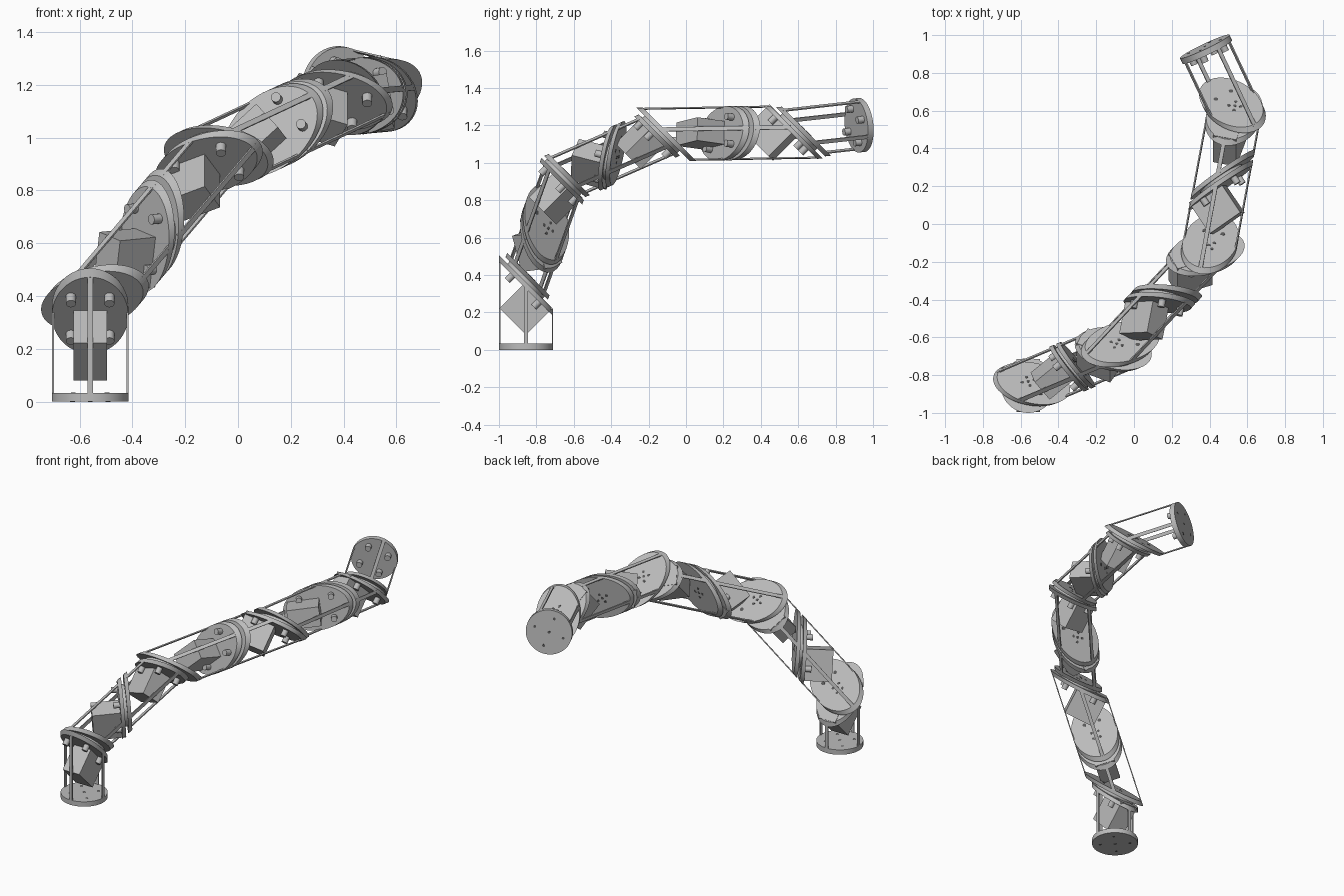
import bpy, bmesh
from math import sin, cos, radians, sqrt, pi
from mathutils import Vector, Matrix

cube = bpy.data.objects.get("Cube")
if cube:
    bpy.data.objects.remove(cube)

R, L, R2 = 0.145, 0.375, sqrt(2)     # tube radius, link length
GAP, THICK, DISC = 0.012, 0.034, 0.033
made = []


def material(name, value):
    m = bpy.data.materials.new(name)
    m.use_nodes = True
    col = (value, value, value, 1)
    m.diffuse_color = col
    m.node_tree.nodes["Principled BSDF"].inputs["Base Color"].default_value = col
    return m


GREY = material("machined grey", 0.5)
DARK = material("hole dark grey", 0.1)


def frame(origin, x, z):
    """Matrix with the given x and z axes."""
    y = z.cross(x)
    return Matrix.Translation(origin) @ Matrix((x, y, z)).transposed().to_4x4()


def finish(name, bm, matrix, mat=GREY):
    bm.transform(matrix)
    mesh = bpy.data.meshes.new(name)
    bm.to_mesh(mesh)
    bm.free()
    mesh.materials.append(mat)
    obj = bpy.data.objects.new(name, mesh)
    bpy.context.collection.objects.link(obj)
    made.append(obj)


def add_cylinder(bm, r, lo, hi, x=0, y=0, sides=48):
    return bmesh.ops.create_cone(
        bm, cap_ends=True, segments=sides, radius1=r, radius2=r, depth=hi - lo,
        matrix=Matrix.Translation((x, y, (lo + hi) / 2)))["verts"]


def slanted_plate(name, origin, a, n, lo, hi):
    """Slice of the link tube cut at 45 degrees, square to n."""
    bm = bmesh.new()
    for v in add_cylinder(bm, R, lo, hi):
        v.co.z -= v.co.x
    finish(name, bm, frame(origin, n * R2 - a, a))


def pegs(name, matrix, places, r, lo, hi, mat=GREY):
    bm = bmesh.new()
    for x, y in places:
        add_cylinder(bm, r, lo, hi, x, y, 16)
    finish(name, bm, matrix, mat)


def box(name, matrix, size):
    bm = bmesh.new()
    bmesh.ops.create_cube(bm, size=1, matrix=Matrix.Diagonal((*size, 1)))
    finish(name, bm, matrix)


def struts(name, origin, a, x, low, high):
    """Four flat bars along the tube; low and high give their end heights."""
    y = a.cross(x)
    for k, d in enumerate((x, y, -x, -y)):
        lo, hi = low(d), high(d)
        mid = origin + d * (R - 0.004) + a * (lo + hi) / 2
        box(f"{name}_{k + 1}", frame(mid, d, a), (0.007, 0.022, hi - lo))


def cross(r, turn=0):
    return [(r * cos(turn + k * pi / 2), r * sin(turn + k * pi / 2)) for k in range(4)]


# Link directions: each odd joint swings about the same slanted axis
N = Vector((0, 1, 1)).normalized()
FLAT, SIDE = Vector((0, -0.5, 0.5)), Vector((1 / R2, 0, 0))


def direction(deg):
    t = radians(deg)
    return N / R2 + FLAT * cos(t) + SIDE * sin(t)


bends = [62, 113, 165, 217]
axes = [Vector((0, 0, 1))]
for b in bends:
    axes += [direction(b)] * 2
axes = axes[:8]

base = Vector((-0.56, -0.855, 0))
joints = [base + axes[0] * (L - 0.003)]
for a in axes[1:7]:
    joints.append(joints[-1] + a * L)
normals = [N if i % 2 == 0 else (axes[i] - axes[i].cross(N) * R2) / R2 for i in range(7)]

# Joints: plates, bearing, motor box, bolts and drilled holes
for i, (c, n) in enumerate(zip(joints, normals)):
    before, after = axes[i], axes[i + 1]
    tag = f"joint_{i + 1}"
    slanted_plate(tag + "_lower_plate", c, before, n, -GAP - THICK, -GAP)
    slanted_plate(tag + "_upper_plate", c, after, n, GAP, GAP + THICK)
    lower = frame(c, before * R2 - n, n)
    upper = frame(c, after * R2 - n, n)
    bm = bmesh.new()
    add_cylinder(bm, 0.132, -0.01, 0.01)
    finish(tag + "_bearing", bm, lower)
    box(tag + "_motor", Matrix.Translation(before * -0.15) @ lower, (0.126 + 0.074, 0.126, 0.2))
    face = (GAP + THICK) / R2
    pegs(tag + "_bolts", lower, [(x, y) for x in (0.07, -0.13) for y in (-0.073, 0.073)],
         0.019, -face - 0.04, -face + 0.005)
    pegs(tag + "_shaft_holes", upper, [(0, 0)] + cross(0.032, pi / 4),
         0.009, face - 0.002, face + 0.001, DARK)
    pegs(tag + "_mount_holes", upper, [(0.1, 0.05), (0.1, -0.05)],
         0.012, face - 0.002, face + 0.001, DARK)


def slant(n, a, start=0.0):
    """Height of the slanted cut on the tube wall in direction d."""
    q = n * R2 - a
    return lambda d: start - R * d.dot(q)


# Struts of the base, the six middle links and the tip
X = Vector((1, 0, 0))
struts("base_strut", base, axes[0], X, lambda d: 0.01, slant(normals[0], axes[0], L - 0.03))
for i in range(6):
    a = axes[i + 1]
    struts(f"link_{i + 1}_strut", joints[i], a, normals[i] * R2 - a,
           slant(normals[i], a, 0.02), slant(normals[i + 1], a, L - 0.02))
tip_axis = axes[7]
tip_x = normals[6] * R2 - tip_axis
struts("tip_strut", joints[6], tip_axis, tip_x,
       slant(normals[6], tip_axis, 0.02), lambda d: L - 0.01)

# Round end discs; z points outward
tip = joints[6] + tip_axis * L
for name, m in (("base", frame(base, X, -axes[0])), ("tip", frame(tip, tip_x, tip_axis))):
    bm = bmesh.new()
    add_cylinder(bm, R, -DISC, 0)
    finish(name + "_disc", bm, m)
    if name == "tip":
        pegs("tip_bolts", m, cross(0.095, pi / 4), 0.019, -DISC - 0.035, -DISC + 0.005)
    else:
        pegs("base_inner_holes", m, [(0, 0)] + cross(0.09, pi / 4),
             0.009, -DISC - 0.001, -DISC + 0.002, DARK)
    pegs(name + "_outer_holes", m, [(0, 0)] + cross(0.095, pi / 4),
         0.009, -0.002, 0.001, DARK)

# Smooth the round walls, keep edges sharp
bpy.ops.object.select_all(action='DESELECT')
for o in made:
    o.select_set(True)
bpy.context.view_layer.objects.active = made[0]
bpy.ops.object.shade_smooth_by_angle(angle=radians(30))
